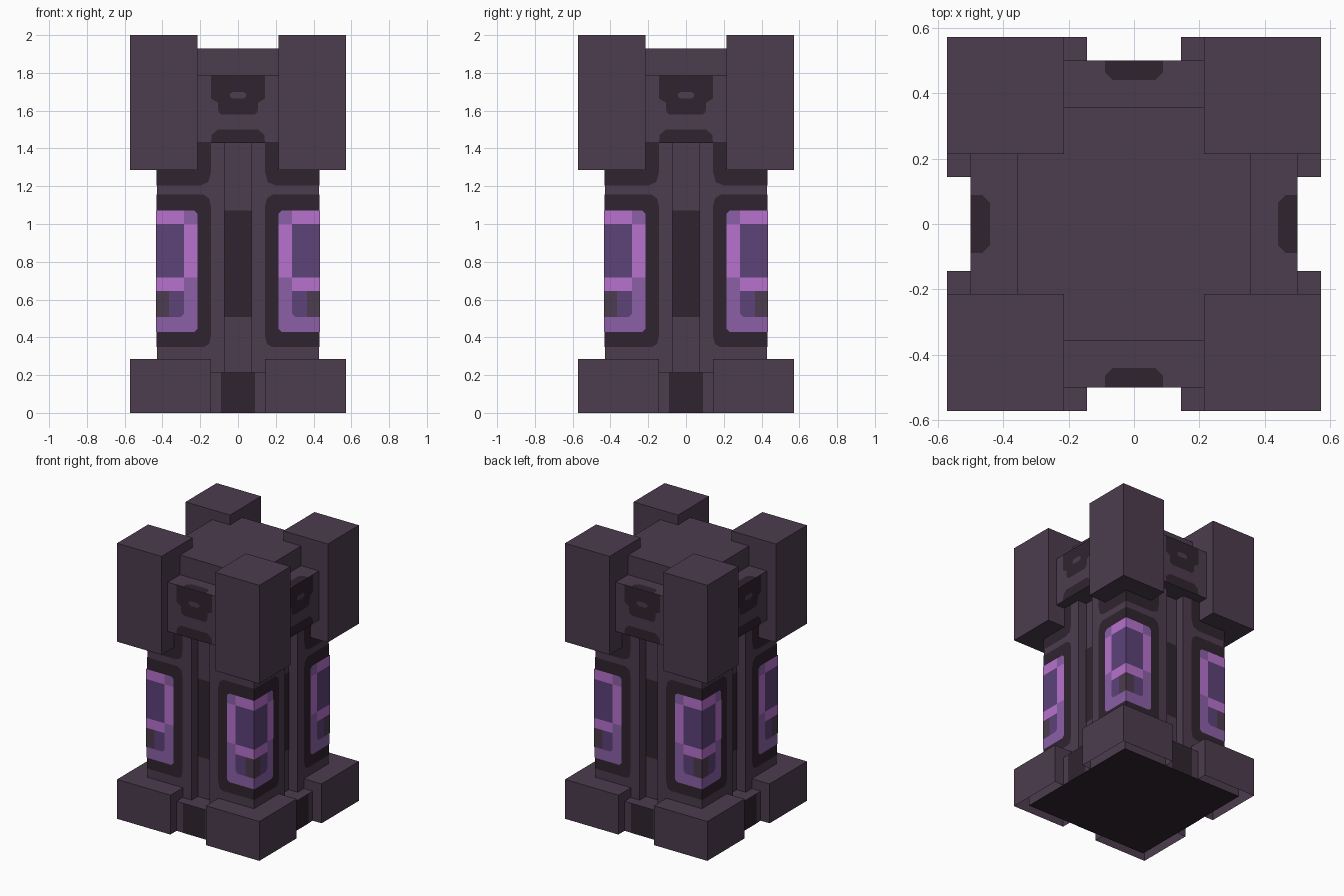
import bpy, bmesh, math
from mathutils import Matrix, Vector

cube = bpy.data.objects.get("Cube")
if cube:
    bpy.data.objects.remove(cube, do_unlink=True)

U = 1 / 14          # one block of the design grid
LIFT = 0.03         # height of one painted layer, in blocks


def material(name, rgb):
    lin = [((c / 255 + 0.055) / 1.055) ** 2.4 for c in rgb] + [1]
    m = bpy.data.materials.new(name)
    m.use_nodes = True
    m.diffuse_color = lin
    bsdf = m.node_tree.nodes["Principled BSDF"]
    bsdf.inputs["Base Color"].default_value = lin
    bsdf.inputs["Roughness"].default_value = 0.9
    return m


PLUM = material("plum stone", (76, 60, 78))
DARK = material("dark stone", (47, 36, 47))
DEEP = material("deep purple", (93, 66, 121))
MID = material("mid purple", (140, 96, 167))
BRIGHT = material("bright purple", (183, 114, 205))


def finish(name, bm, *mats):
    bm.transform(Matrix.Scale(U, 4))
    me = bpy.data.meshes.new(name)
    bm.to_mesh(me)
    bm.free()
    for m in mats:
        me.materials.append(m)
    ob = bpy.data.objects.new(name, me)
    bpy.context.collection.objects.link(ob)
    return ob


def turn(k):
    return Matrix.Rotation(k * math.pi / 2, 4, 'Z')


def prism(bm, pts, z0, z1):
    face = bm.faces.new([bm.verts.new((x, y, z0)) for x, y in pts])
    top = bmesh.ops.extrude_face_region(bm, geom=[face], use_keep_orig=True)["geom"]
    bmesh.ops.translate(bm, vec=(0, 0, z1 - z0),
                        verts=[g for g in top if isinstance(g, bmesh.types.BMVert)])
    bmesh.ops.recalc_face_normals(bm, faces=bm.faces)


def rect(x0, x1, y0, y1):
    return [(x0, y0), (x1, y0), (x1, y1), (x0, y1)]


def box(name, x0, x1, y0, y1, z0, z1, k=0, open_bottom=False):
    bm = bmesh.new()
    prism(bm, rect(x0, x1, y0, y1), z0, z1)
    if open_bottom:
        low = [f for f in bm.faces if f.normal.z < -0.9]
        bmesh.ops.delete(bm, geom=low, context='FACES_ONLY')
    bm.transform(turn(k))
    return finish(name, bm, PLUM)


def paint(name, mat, depth, layer, shapes, mirror=True):
    """Thin painted faces (x, z outlines) repeated on all four sides."""
    bm = bmesh.new()
    off = layer * LIFT
    for k in range(4):
        for sx in ((1, -1) if mirror else (1,)):
            for pts in shapes:
                co = [Vector((sx * (x + off if x >= 6 else x), -depth - off, z)) for x, z in pts]
                f = bm.faces.new([bm.verts.new(turn(k) @ c) for c in co[::sx]])
                f.normal_update()
    return finish(name, bm, mat)


# Corner turrets and feet
for k, side in enumerate(("front_left", "back_left", "back_right", "front_right")):
    box("turret_" + side, 3, 8, -8, -3, 18, 28, k)
    box("foot_" + side, 2, 8, -8, -2, 0, 4, k, open_bottom=True)

# Base slab with a dark underside
slab = box("base_slab", -7, 7, -7, 7, 0, 3)
slab.data.materials.append(DARK)
for p in slab.data.polygons:
    if p.normal.z < -0.9:
        p.material_index = 1

# Shaft with a groove down the middle of each side
outline = []
for k in range(4):
    for p in ((-6, -6), (-1, -6), (-1, -5), (1, -5), (1, -6)):
        v = turn(k) @ Vector((*p, 0))
        outline.append((v.x, v.y))
bm = bmesh.new()
prism(bm, outline, 2.5, 20.5)
finish("shaft", bm, PLUM)

# Crown and its four ledges
box("crown", -5, 5, -5, 5, 20, 27)
for k, side in enumerate(("front", "left", "back", "right")):
    box("ledge_" + side, -3, 3, -7, -4.5, 20, 25, k)

# Dark stone on the shaft
paint("groove_shadow", DARK, 5, 1, [rect(-1, 1, 7.1, 15)], mirror=False)
paint("window_surround", DARK, 6, 1, [
    [(2.5, 4.9), (6, 4.9), (6, 16.2), (2.6, 16.2), (2.15, 15.9), (2, 15.3),
     (2, 5.7), (2.15, 5.1)],
    [(2.8, 16.85), (6, 16.85), (6, 20), (2, 20), (2, 17.9), (2.2, 17.1)]])

# Corner windows
paint("window_frame", MID, 6, 2, [
    [(3.25, 6), (6, 6), (6, 15), (3.25, 15), (3, 14.75), (3, 6.25)]])
paint("window_highlight", BRIGHT, 6, 3, [
    rect(4, 6, 14, 15), rect(3, 4, 10.05, 14), rect(4, 6, 9.05, 10.05)])
paint("window_glass", DEEP, 6, 3, [
    rect(4, 6, 10.05, 14),
    [(4.25, 7.1), (5.1, 7.1), (5.1, 9.05), (4, 9.05), (4, 7.35)]])
paint("window_stone", PLUM, 6, 3, [rect(5.1, 6, 7.1, 9.05)])

# Dark stone on the ledges and base
paint("ledge_face", DARK, 7, 1, [
    [(-1.2, 22.1), (1.2, 22.1), (1.45, 22.3), (1.5, 23), (2, 23.3), (2, 25),
     (-2, 25), (-2, 23.3), (-1.5, 23), (-1.45, 22.3)],
    [(-2, 20), (2, 20), (1.95, 20.6), (1.5, 21), (-1.5, 21), (-1.95, 20.6)]],
    mirror=False)
paint("ledge_slot", PLUM, 7, 2, [
    [(-0.4, 23.3), (0.4, 23.3), (0.6, 23.45), (0.6, 23.65), (0.4, 23.8),
     (-0.4, 23.8), (-0.6, 23.65), (-0.6, 23.45)]], mirror=False)
paint("base_stripe", DARK, 7, 1, [rect(-1.25, 1.25, 0, 3)], mirror=False)

# Dark notch on top of each ledge
bm = bmesh.new()
for k in range(4):
    pts = [(-1.25, -7), (1.25, -7), (1.25, -6.5), (0.9, -6.15), (-0.9, -6.15), (-1.25, -6.5)]
    bm.faces.new([bm.verts.new(turn(k) @ Vector((x, y, 25 + LIFT))) for x, y in pts])
finish("ledge_top_notch", bm, DARK)
